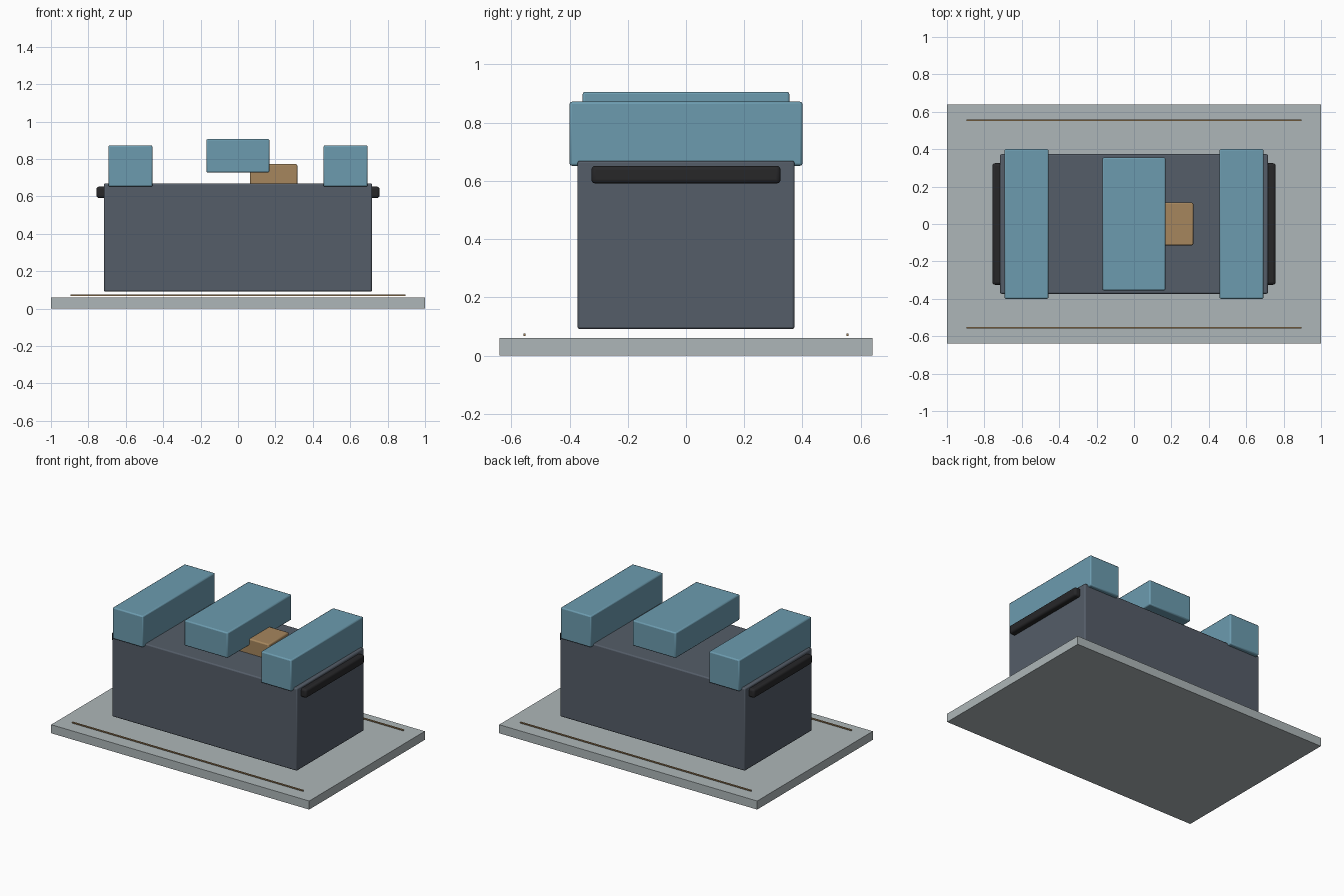
import bpy

if "Cube" in bpy.data.objects:
    bpy.data.objects.remove(bpy.data.objects["Cube"])


def material(name, color):
    m = bpy.data.materials.new(name)
    m.diffuse_color = (*color, 1)
    m.use_nodes = True
    m.node_tree.nodes["Principled BSDF"].inputs["Base Color"].default_value = m.diffuse_color
    return m


slate = material("slate", (0.09, 0.11, 0.14))
blue = material("blue", (0.15, 0.33, 0.43))
black = material("black", (0.02, 0.02, 0.022))
tan = material("tan", (0.38, 0.24, 0.11))
pale = material("pale_grey", (0.42, 0.47, 0.48))


def box(name, lo, hi, mat, bevel=0.0, segments=2):
    """Box between two corners, with optional rounded edges."""
    center = [(a + b) / 2 for a, b in zip(lo, hi)]
    bpy.ops.mesh.primitive_cube_add(size=1, location=center)
    ob = bpy.context.object
    ob.name = name
    ob.scale = [b - a for a, b in zip(lo, hi)]
    bpy.ops.object.transform_apply(location=False, rotation=False, scale=True)
    ob.data.materials.append(mat)
    if bevel:
        mod = ob.modifiers.new("rounded_edges", 'BEVEL')
        mod.width = bevel
        mod.segments = segments
        bpy.ops.object.shade_smooth_by_angle()
    return ob


# Base plate and the body hovering just above it
box("base_plate", (-1, -0.64, 0), (1, 0.64, 0.06), pale)
box("body", (-0.717, -0.373, 0.091), (0.717, 0.373, 0.669), slate, 0.008)

# Raised central block and the small block beside it
box("center_block", (-0.169, -0.355, 0.727), (0.168, 0.355, 0.906), blue, 0.008)
box("small_block", (0.063, -0.114, 0.65), (0.317, 0.114, 0.772), tan, 0.008)

# Mirrored end blocks and side handles
for side, s in (("left", -1), ("right", 1)):
    xs = sorted((s * 0.457, s * 0.693))
    box(side + "_end_block", (xs[0], -0.4, 0.652), (xs[1], 0.4, 0.872), blue, 0.008)
    xs = sorted((s * 0.7, s * 0.757))
    box(side + "_handle", (xs[0], -0.325, 0.591), (xs[1], 0.325, 0.652), black, 0.014, 3)

# Thin wires along the front and back of the plate
for side, y in (("front", -0.555), ("back", 0.555)):
    box(side + "_wire", (-0.895, y - 0.004, 0.068), (0.895, y + 0.004, 0.076), tan)
